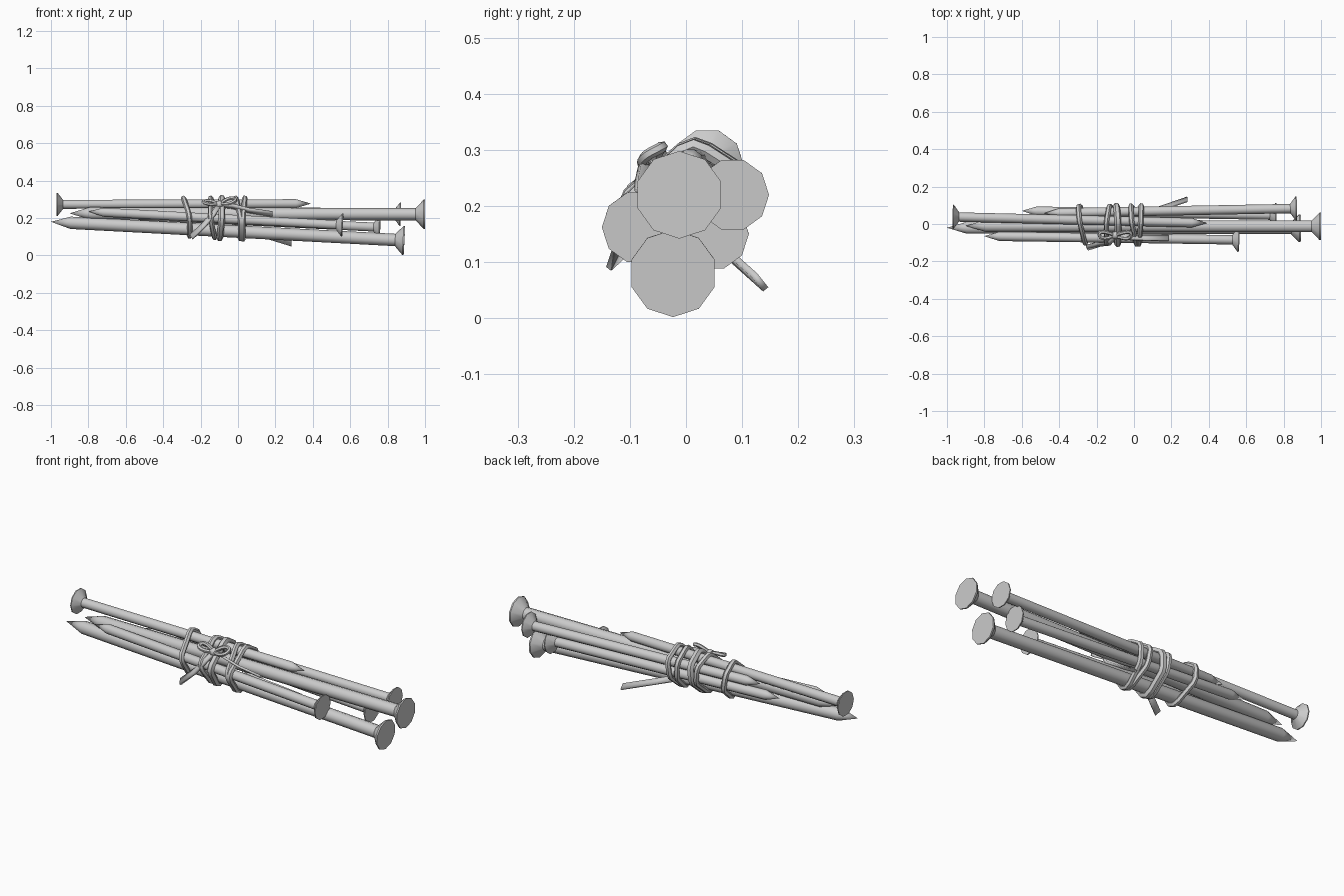
import bpy, bmesh, math
from mathutils import Vector, geometry

if "Cube" in bpy.data.objects:
    bpy.data.objects.remove(bpy.data.objects["Cube"])

metal = bpy.data.materials.new("plain_grey")
metal.use_nodes = True
GREY = (0.6, 0.6, 0.6, 1)
metal.diffuse_color = GREY
metal.node_tree.nodes["Principled BSDF"].inputs["Base Color"].default_value = GREY


def finish(obj, angle):
    obj.data.materials.append(metal)
    bpy.ops.object.select_all(action='DESELECT')
    obj.select_set(True)
    bpy.context.view_layer.objects.active = obj
    if obj.type == 'CURVE':
        bpy.ops.object.convert(target='MESH')
    bpy.ops.object.shade_smooth_by_angle(angle=math.radians(angle))


def add_mesh(name, bm):
    bmesh.ops.recalc_face_normals(bm, faces=bm.faces)
    mesh = bpy.data.meshes.new(name)
    bm.to_mesh(mesh)
    bm.free()
    obj = bpy.data.objects.new(name, mesh)
    bpy.context.collection.objects.link(obj)
    return obj


# Nails: ten-sided shaft, flared flat head, pointed end
def nail(name, head, tip, shaft_r, head_r, flare, phase):
    head, tip = Vector(head), Vector(tip)
    length = (tip - head).length
    turn = (head - tip).to_track_quat('X', 'Z')
    profile = [(0, head_r), (-flare * 0.15, head_r), (-flare, shaft_r),
               (-length + shaft_r * 3.2, shaft_r)]
    bm = bmesh.new()
    rings = []
    for x, r in profile:
        angles = [math.tau * i / 10 + phase for i in range(10)]
        rings.append([bm.verts.new(head + turn @ Vector((x, r * math.sin(a), r * math.cos(a))))
                      for a in angles])
    point = bm.verts.new(tip)
    bm.faces.new(rings[0])
    for i in range(10):
        j = (i + 1) % 10
        for a, b in zip(rings, rings[1:]):
            bm.faces.new((a[i], a[j], b[j], b[i]))
        bm.faces.new((rings[-1][i], rings[-1][j], point))
    finish(add_mesh(name, bm), 38)


HALF = math.pi / 10
LARGE = (0.033, 0.078, 0.05, 0)
SMALL = (0.025, 0.065, 0.035, HALF)
nails = {
    "long_nail_middle": ((1, -0.012, 0.22), (-0.9, -0.01, 0.225), LARGE),
    "long_nail_bottom": ((0.89, -0.023, 0.08), (-1, -0.02, 0.18), LARGE),
    "short_nail_front": ((0.56, -0.085, 0.162), (-0.8, -0.065, 0.235), SMALL),
    "short_nail_back": ((0.87, 0.083, 0.22), (-0.48, 0.058, 0.255), SMALL),
    "short_nail_low_back": ((0.76, 0.047, 0.15), (-0.6, 0.07, 0.215), SMALL),
    "short_nail_top": ((-0.97, 0.038, 0.273), (0.39, 0.005, 0.277), SMALL),
}
for name, (head, tip, size) in nails.items():
    nail(name, head, tip, *size)


# Cord helper: a tube along points
def cord(name, points, radius, closed=False, smooth=False):
    curve = bpy.data.curves.new(name, 'CURVE')
    curve.dimensions = '3D'
    curve.bevel_depth = radius
    curve.bevel_resolution = 1
    curve.use_fill_caps = True
    spline = curve.splines.new('NURBS' if smooth else 'POLY')
    spline.points.add(len(points) - 1)
    for p, co in zip(spline.points, points):
        p.co = (*co, 1)
    spline.use_cyclic_u = closed
    if smooth:
        spline.order_u = 3
        spline.use_endpoint_u = True
        spline.resolution_u = 3
    obj = bpy.data.objects.new(name, curve)
    bpy.context.collection.objects.link(obj)
    finish(obj, 50)


# Cord loops pulled tight around the shafts
def wrap(name, x, lean_y, lean_z, radius):
    samples = []
    for head, tip, size in nails.values():
        head, tip = Vector(head), Vector(tip)
        c = head.lerp(tip, (x - head.x) / (tip.x - head.x))
        r = size[0] + 0.006
        for i in range(8):
            a = math.tau * i / 8
            samples.append(Vector((c.y + r * math.cos(a), c.z + r * math.sin(a))))
    hull = [samples[i] for i in geometry.convex_hull_2d(samples)]
    path = [(x + lean_y * p.x + lean_z * (p.y - 0.2), p.x, p.y) for p in hull]
    cord(name, path, radius, closed=True)


wraps = [(-0.275, -0.15, -0.13, 0.014), (-0.135, 0.1, -0.12, 0.014),
         (-0.092, -0.05, 0.06, 0.018), (0, -0.12, -0.1, 0.014),
         (0.032, 0.05, 0.04, 0.014)]
for i, w in enumerate(wraps):
    wrap(f"cord_wrap_{i + 1}", *w)

# Bow: a knot with two small loops
KNOT = Vector((-0.1, -0.06, 0.272))
bm = bmesh.new()
bmesh.ops.create_icosphere(bm, subdivisions=1, radius=0.024)
bmesh.ops.translate(bm, verts=bm.verts, vec=KNOT)
finish(add_mesh("bow_knot", bm), 60)
for name, side, rise in (("bow_loop_right", -1, 0.02), ("bow_loop_left", 1, 0.034)):
    offsets = [(0, 0, 0), (0.04, 0.015, rise), (0.085, 0.02, rise),
               (0.085, -0.015, rise * 0.5), (0.04, -0.02, 0), (0, 0, 0)]
    cord(name, [KNOT + Vector((side * x, y, z)) for x, y, z in offsets], 0.01, smooth=True)


# Flat loose cord ends
def strip(name, points, across, width=0.032):
    side = Vector(across).normalized() * width / 2
    bm = bmesh.new()
    pairs = [[bm.verts.new(Vector(p) + s * side) for s in (-1, 1)] for p in points]
    for a, b in zip(pairs, pairs[1:]):
        bm.faces.new((a[0], a[1], b[1], b[0]))
    obj = add_mesh(name, bm)
    mod = obj.modifiers.new("thickness", 'SOLIDIFY')
    mod.thickness = 0.012
    mod.offset = 0
    finish(obj, 30)


strip("loose_end_right", [KNOT, (-0.13, -0.1, 0.225), (-0.18, -0.105, 0.165),
                          (-0.25, -0.127, 0.098)], (0.3, -0.55, -0.5))
strip("loose_end_left", [KNOT, (-0.03, -0.07, 0.263), (0.06, -0.075, 0.24),
                         (0.185, -0.075, 0.222)], (0, -0.8, 0.6))
strip("loose_end_back", [(0.03, 0.05, 0.145), (0.12, 0.075, 0.115),
                         (0.285, 0.132, 0.064)], (0, 0.6, -0.75))
